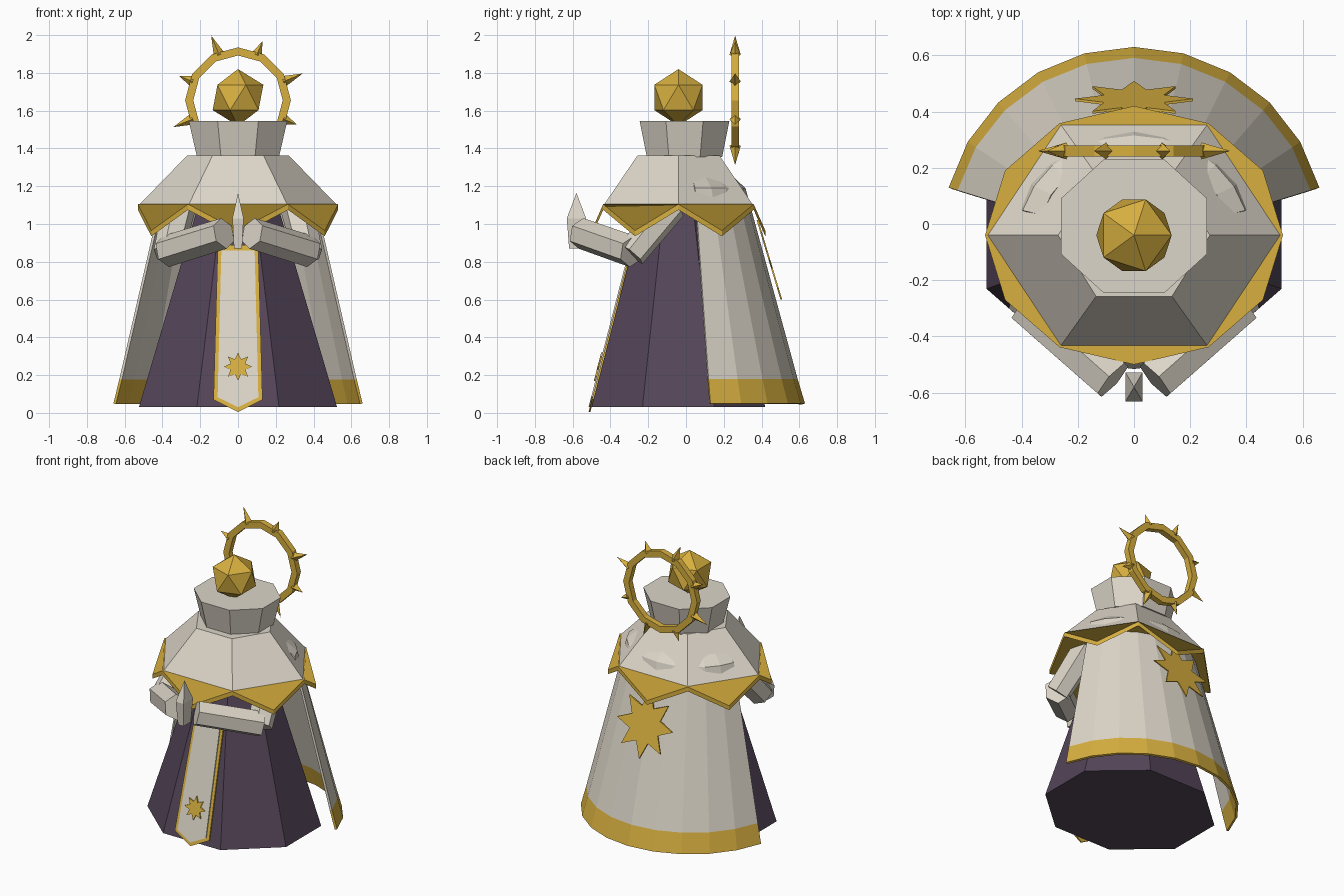
import bpy, bmesh
from math import sin, cos, pi, radians
from mathutils import Vector

if "Cube" in bpy.data.objects:
    bpy.data.objects.remove(bpy.data.objects["Cube"])


def material(name, rgb):
    m = bpy.data.materials.new(name)
    m.use_nodes = True
    m.diffuse_color = (*rgb, 1)
    m.node_tree.nodes["Principled BSDF"].inputs["Base Color"].default_value = (*rgb, 1)
    return m


cream = material("cream cloth", (0.72, 0.67, 0.58))
gold = material("gold", (0.68, 0.43, 0.05))
purple = material("dark purple cloth", (0.09, 0.06, 0.10))


def finish(name, bm, *mats, fix=True):
    if fix:
        bmesh.ops.recalc_face_normals(bm, faces=bm.faces)
    me = bpy.data.meshes.new(name)
    bm.to_mesh(me)
    bm.free()
    for m in mats:
        me.materials.append(m)
    ob = bpy.data.objects.new(name, me)
    bpy.context.collection.objects.link(ob)
    return ob


def bridge(bm, rows, closed=True):
    """Quads between neighbouring rows of vertices."""
    n = len(rows[0])
    for a, b in zip(rows, rows[1:]):
        for i in range(n if closed else n - 1):
            j = (i + 1) % n
            bm.faces.new((a[i], a[j], b[j], b[i]))


def loft(name, mat, n, turn, cy, rings):
    """Capped stack of n-sided elliptical rings (z, rx, ry)."""
    bm = bmesh.new()
    rows = [[bm.verts.new((rx * cos(turn + 2 * pi * i / n), cy + ry * sin(turn + 2 * pi * i / n), z))
             for i in range(n)] for z, rx, ry in rings]
    bridge(bm, rows)
    bm.faces.new(rows[0])
    bm.faces.new(rows[-1])
    bmesh.ops.remove_doubles(bm, verts=bm.verts, dist=0.0001)
    return finish(name, bm, mat)


def rod(name, mat, n, p0, p1, r0, r1):
    """Tapered prism or spike from p0 to p1."""
    p0, p1 = Vector(p0), Vector(p1)
    d = p1 - p0
    bm = bmesh.new()
    bmesh.ops.create_cone(bm, cap_ends=True, segments=n, radius1=r0, radius2=r1, depth=d.length)
    ob = finish(name, bm, mat)
    ob.rotation_euler = d.to_track_quat('Z', 'Y').to_euler()
    ob.location = (p0 + p1) / 2
    return ob


def plate(name, mat, outline, surface, thick):
    """Thin sheet whose (x, z) outline lies on the slope y = surface(z)."""
    bm = bmesh.new()
    face = bm.faces.new([bm.verts.new((x, surface(z), z)) for x, z in outline])
    ext = bmesh.ops.extrude_face_region(bm, geom=[face])["geom"]
    verts = [v for v in ext if isinstance(v, bmesh.types.BMVert)]
    bmesh.ops.translate(bm, verts=verts, vec=(0, thick, 0))
    return finish(name, bm, mat)


def star(cz, outer, inner):
    return [((outer, inner)[i % 2] * cos(i * pi / 8), cz + (outer, inner)[i % 2] * sin(i * pi / 8))
            for i in range(16)]


# Robe, mantle and collar
eighth = pi / 8
loft("robe", purple, 8, eighth, -0.04, [(0.03, 0.568, 0.498), (1.1, 0.227, 0.2)])
loft("mantle", cream, 6, 0, -0.04, [(1.105, 0.52, 0.453), (1.362, 0.27, 0.251)])
loft("collar", cream, 8, eighth, -0.008, [(1.355, 0.235, 0.216), (1.545, 0.282, 0.257)])

# Mantle trim: a thick sheet with six points hanging down
bm = bmesh.new()
rows = []
for drop in (0, 0.03):
    rows.append([bm.verts.new((0.53 * cos(i * pi / 6), -0.04 + 0.46 * sin(i * pi / 6),
                               (0.965 if i % 2 else 1.105) - drop)) for i in range(12)])
bridge(bm, rows[::-1])
for row in rows:
    s = 1 if row is rows[0] else -1
    bm.faces.new(row[::2][::s])
    for i in range(0, 12, 2):
        bm.faces.new((row[i], row[i + 1], row[(i + 2) % 12])[::s])
trim = finish("mantle_trim", bm, gold, fix=False)
# Shade the upper and lower sheets each as one level surface
normals = []
for p in trim.data.polygons:
    level = Vector((0, 0, 1 if p.normal.z > 0 else -1))
    normals += [p.normal.copy() if len(p.vertices) == 4 else level] * len(p.vertices)
trim.data.normals_split_custom_set(normals)

# Cape with a coloured hem
bm = bmesh.new()
rows = [[bm.verts.new((rx * cos(radians(a)), -0.045 + ry * sin(radians(a)), z))
         for a in range(15, 166, 15)]
        for z, rx, ry in [(0.05, 0.683, 0.675), (0.18, 0.65, 0.636), (1.19, 0.41, 0.36), (1.245, 0.34, 0.3)]]
bridge(bm, rows, closed=False)
for f in bm.faces:
    f.material_index = 1 if f.calc_center_median().z < 0.18 else 0
cape = finish("cape", bm, cream, gold, fix=False)
solid = cape.modifiers.new("thickness", 'SOLIDIFY')
solid.thickness = 0.015
solid.offset = -1

# Front panel with gold border and star
def front(off):
    return lambda z: -0.5 + 0.258 * (z - 0.03) - off

plate("panel_border", gold, [(-0.107, 0.89), (-0.13, 0.07), (0, 0.005), (0.13, 0.07), (0.107, 0.89)],
      front(0.009), 0.009)
plate("panel_cloth", cream, [(-0.088, 0.86), (-0.108, 0.083), (0, 0.03), (0.108, 0.083), (0.088, 0.86)],
      front(0.016), 0.007)
plate("panel_star", gold, star(0.245, 0.075, 0.042), front(0.024), 0.008)

# Star on the back of the cape
plate("back_star", gold, star(0.81, 0.21, 0.115), lambda z: 0.437 - 0.3 * (z - 0.81), 0.009)

# Sleeves, mirrored
for side, s in (("right", -1), ("left", 1)):
    elbow = (s * 0.38, -0.285, 0.855)
    rod(side + "_forearm", cream, 6, elbow, (s * 0.075, -0.555, 0.95), 0.085, 0.083)
    rod(side + "_upper_arm", cream, 6, (s * 0.37, -0.29, 0.84), (s * 0.31, -0.08, 1.1), 0.08, 0.09)

# Pointed crystal held between the sleeves
loft("crystal", cream, 4, pi / 4, -0.58,
     [(0.87, 0.03, 0.055), (1.03, 0.042, 0.072), (1.165, 0, 0)])

# Faceted head
bm = bmesh.new()
bmesh.ops.create_icosphere(bm, subdivisions=1, radius=0.15)
head = finish("head", bm, gold)
head.location = (0, -0.04, 1.67)

# Halo ring with square section
hy, hz = 0.26, 1.655
bm = bmesh.new()
rows = [[bm.verts.new((r * cos(i * pi / 6), hy + y, hz + r * sin(i * pi / 6))) for i in range(12)]
        for r, y in [(0.28, -0.02), (0.28, 0.02), (0.237, 0.02), (0.237, -0.02)]]
bridge(bm, rows + rows[:1])
finish("halo", bm, gold)

# Halo spikes, long and short in turn
for k in range(8):
    a = pi / 8 + k * pi / 4
    tip = 0.337 if k % 2 else 0.371
    rod("halo_spike", gold, 4, (0.26 * cos(a), hy, hz + 0.26 * sin(a)),
        (tip * cos(a), hy, hz + tip * sin(a)), 0.03, 0)
